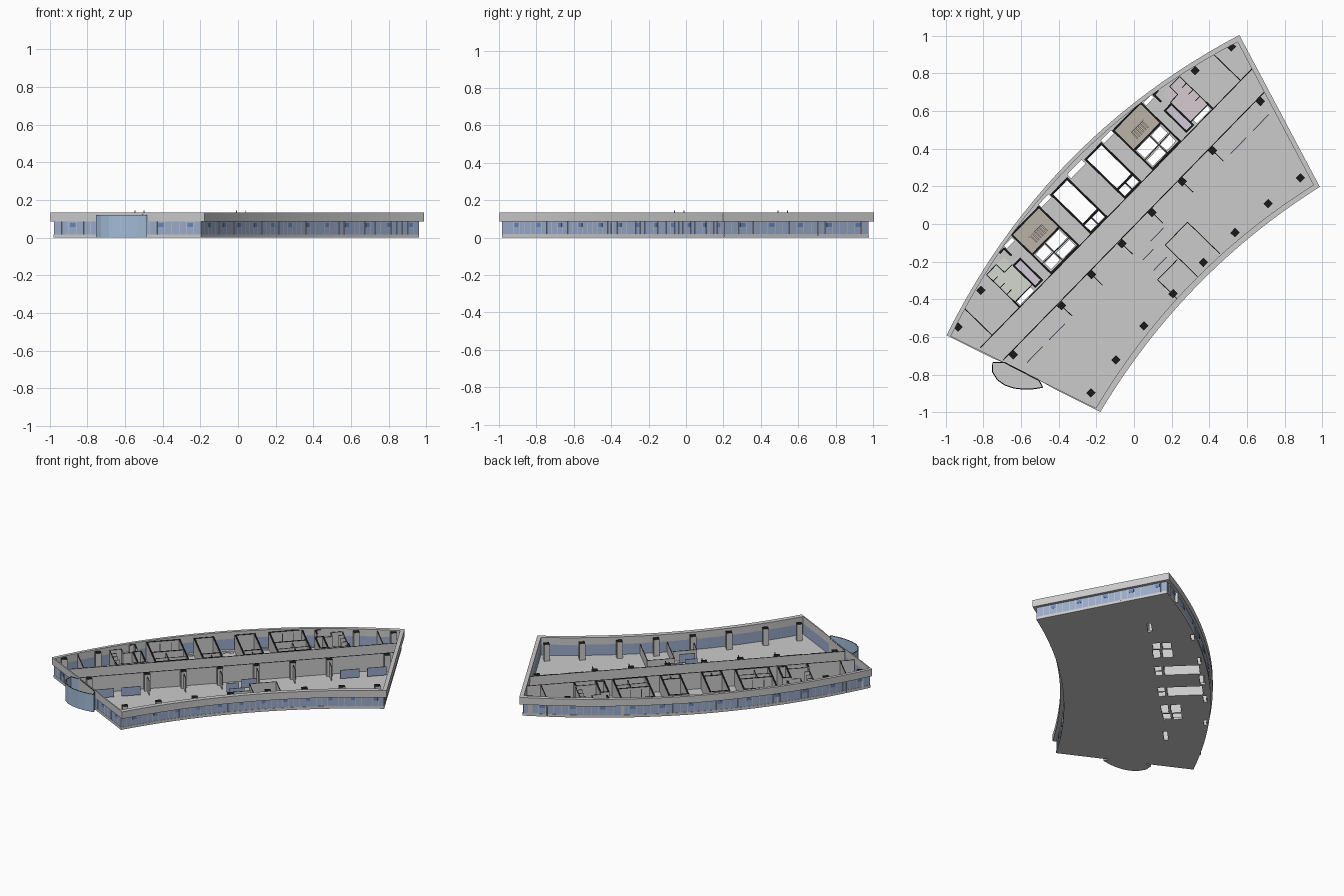
import bpy, bmesh, math
from mathutils import Vector, Matrix

if "Cube" in bpy.data.objects:
    bpy.data.objects.remove(bpy.data.objects["Cube"])

# Building frame: u runs along the block, v across it
M = Matrix.Translation((0.016, -0.022, 0)) @ Matrix.Rotation(math.radians(45.73), 4, 'Z')
FLOOR, HEAD, TOP = 0.012, 0.085, 0.133


def mat(name, *c):
    m = bpy.data.materials.new(name)
    m.diffuse_color = (*c, 1)
    m.use_nodes = True
    m.node_tree.nodes["Principled BSDF"].inputs["Base Color"].default_value = m.diffuse_color
    return m


GREY = mat("plaster", 0.55, 0.55, 0.55)
BLACK = mat("cut_top", 0.01, 0.01, 0.01)
GLASS = mat("glass", 0.33, 0.41, 0.6)
PALE = mat("entry_glass", 0.36, 0.5, 0.68)
PANE = mat("window_blue", 0.13, 0.24, 0.5)
BEIGE = mat("stair_beige", 0.5, 0.45, 0.39)
LILAC = mat("lilac_tile", 0.65, 0.6, 0.7)
TILE = mat("pale_tile", 0.66, 0.68, 0.63)
PINK = mat("pink_tile", 0.66, 0.6, 0.63)


def link(name, bm, mats=()):
    bmesh.ops.recalc_face_normals(bm, faces=bm.faces)
    me = bpy.data.meshes.new(name)
    bm.to_mesh(me)
    bm.free()
    for m in mats:
        me.materials.append(m)
    ob = bpy.data.objects.new(name, me)
    ob.matrix_world = M
    bpy.context.collection.objects.link(ob)
    return ob


def plate(name, loop, z0, z1, mats=()):
    """Extruded flat outline."""
    bm = bmesh.new()
    f = bm.faces.new([bm.verts.new((u, v, z0)) for u, v in loop])
    ext = bmesh.ops.extrude_face_region(bm, geom=[f], use_keep_orig=True)
    bmesh.ops.translate(bm, vec=(0, 0, z1 - z0),
                        verts=[g for g in ext['geom'] if isinstance(g, bmesh.types.BMVert)])
    bmesh.ops.triangulate(bm, faces=[f for f in bm.faces if len(f.verts) > 4])
    return link(name, bm, mats)


def band(name, outer, inner, z0, z1, mats=()):
    """Closed ring between two matching outlines."""
    bm = bmesh.new()
    rows = [[bm.verts.new((u, v, z)) for u, v in lp]
            for lp, z in ((outer, z0), (outer, z1), (inner, z1), (inner, z0))]
    n = len(outer)
    for r in range(4):
        a, b = rows[r], rows[(r + 1) % 4]
        for i in range(n):
            j = (i + 1) % n
            bm.faces.new((a[i], a[j], b[j], b[i]))
    return link(name, bm, mats)


def walls(name, segs, th, z0, z1, mats=(GREY, BLACK)):
    """Upright slabs along (u0, v0, u1, v1) lines; second material goes on top."""
    bm = bmesh.new()
    for u0, v0, u1, v1 in segs:
        d = Vector((u1 - u0, v1 - v0, 0))
        mx = (Matrix.Translation(((u0 + u1) / 2, (v0 + v1) / 2, (z0 + z1) / 2))
              @ Matrix.Rotation(math.atan2(d.y, d.x), 4, 'Z')
              @ Matrix.Diagonal((d.length + (th if th > 0.009 else 0), th, z1 - z0, 1)))
        bmesh.ops.create_cube(bm, size=1, matrix=mx)
    bm.normal_update()
    if len(mats) > 1:
        for f in bm.faces:
            f.material_index = int(f.normal.z > 0.9)
    return link(name, bm, mats)


def rect(u0, u1, v0, v1):
    return [(u0, v0), (u1, v0), (u1, v1), (u0, v1)]


def box_segs(*r):
    p = rect(*r)
    return [(*p[i], *p[(i + 1) % 4]) for i in range(4)]


def both(segs):
    return segs + [(-a, b, -c, d) for a, b, c, d in segs]


def mix(a, b, k):
    return (a[0] + (b[0] - a[0]) * k, a[1] + (b[1] - a[1]) * k)


N, SIDE = 24, 10


def outline(d, notch=False):
    """Curved block outline, inset by d (more on the inner arc and north end)."""
    corner = [(1.114 - 1.7 * d, 0.327 - d), (-1.114 + 0.74 * d, 0.327 - d),
              (-0.835 - 0.09 * d, -0.542 + 1.6 * d), (0.835 - 0.85 * d, -0.542 + 1.6 * d)]
    loop = []
    for i, (sag, n) in enumerate(((0.18, N), (0, SIDE), (0.1, N), (0, SIDE))):
        for k in range(n):
            u, v = mix(corner[i], corner[(i + 1) % 4], k / n)
            t = 2 * k / n - 1
            loop.append((u, v + sag * (1 - t * t)))
    if notch:  # recess over the entrance
        a, b = outline(0.016)[N], outline(0.016)[N + SIDE]
        for k in (4, 5, 6):
            loop[N + k] = mix(a, b, k / SIDE)
    return loop


# Floor slab with the shaft openings cut through
holes = [(-0.055, 0.055, 0.435, 0.465)]
for a, b, c, d in [(-0.475, -0.405, 0.175, 0.222), (-0.475, -0.405, 0.236, 0.29),
                   (-0.393, -0.295, 0.17, 0.214), (-0.393, -0.295, 0.23, 0.292),
                   (-0.183, -0.077, 0.224, 0.443), (-0.183, -0.134, 0.166, 0.21),
                   (-0.124, -0.077, 0.166, 0.21), (-0.275, -0.2, 0.44, 0.462),
                   (-0.725, -0.62, 0.16, 0.186), (-0.56, -0.5, 0.42, 0.44)]:
    holes += [(a, b, c, d), (-b, -a, c, d)]
slab = plate("floor_slab", outline(0.014), 0, FLOOR)
cutter = walls("shaft_cutter", [(a, (c + d) / 2, b, (c + d) / 2) for a, b, c, d in holes],
               0.001, -0.1, 0.1, ())
bm = bmesh.new()
bm.from_mesh(cutter.data)
for i, (a, b, c, d) in enumerate(holes):  # widen each cutter to its opening
    bm.verts.ensure_lookup_table()
    for vert in bm.verts[i * 8:i * 8 + 8]:
        vert.co.y = d if vert.co.y > (c + d) / 2 else c
bm.to_mesh(cutter.data)
bm.free()
cutter.hide_render = True
mod = slab.modifiers.new("openings", 'BOOLEAN')
mod.object, mod.operation, mod.solver = cutter, 'DIFFERENCE', 'EXACT'
cut = bpy.data.meshes.new_from_object(
    slab.evaluated_get(bpy.context.evaluated_depsgraph_get()))
slab.modifiers.clear()
slab.data = cut
bpy.data.objects.remove(cutter)

# Facade: glazed band and overhanging parapet
band("glazing", outline(0.015), outline(0.019), FLOOR, HEAD, (GLASS,))
band("parapet", outline(0, True), outline(0.0195), HEAD, TOP)
ring = outline(0.0148)
edges = [(*ring[i], *ring[(i + 1) % len(ring)]) for i in range(len(ring))]
posts, panes = [], []
for i, (a, b, c, d) in enumerate(edges):
    at = lambda k: mix((a, b), (c, d), k)
    posts += [(*at(k), *at(k + 0.03)) for k in (0, 0.5)]
    if i % 2:
        panes.append((*at(0.1), *at(0.46)))
walls("mullions", posts, 0.002, FLOOR, HEAD, (GREY,))
walls("sill", edges, 0.003, 0, 0.018, (GREY,))
walls("opening_windows", panes, 0.003, 0.057, 0.077, (PANE,))

# Columns
cols = [(0.115, 0), (0.345, 0), (0.575, 0), (0.94, 0), (0.797, -0.435), (0.579, -0.408),
        (0.346, -0.389), (0.116, -0.38), (1.04, 0.313), (0.815, 0.363)]
walls("columns", both([(u - 0.001, v, u + 0.001, v) for u, v in cols]), 0.034, FLOOR, 0.125)

# Corridor walls and thin partitions
walls("corridor_walls", [(-1.035, 0.153, 1.035, 0.153), (-1.0, 0.02, 1.0, 0.02)]
      + both([(-0.945, 0.153, -0.945, 0.372)]), 0.005, FLOOR, 0.125)
walls("column_stubs", both([(u, 0, u, -0.08) for u in (0.115, 0.345, 0.575)]),
      0.004, FLOOR, 0.11)
walls("meeting_rooms", [(-0.12, -0.27, 0.03, -0.27), (-0.12, -0.27, -0.12, -0.42),
                        (0.04, -0.17, 0.21, -0.17), (0.21, -0.17, 0.21, -0.41),
                        (0.04, -0.17, 0.04, -0.41)], 0.004, FLOOR, 0.08)
walls("glass_screens", both([(-0.92, -0.08, -0.8, -0.08), (-0.75, -0.08, -0.63, -0.08)])
      + [(-0.1, -0.14, -0.02, -0.14), (-0.1, -0.22, 0.0, -0.22), (0.0, -0.1, 0.1, -0.1)],
      0.004, 0.022, 0.08, (GLASS,))

# Service cores: stair and shaft block, lift block, washroom block
core = box_segs(-0.49, -0.283, 0.16, 0.452) + [(-0.49, 0.3, -0.283, 0.3)]
core += box_segs(-0.19, -0.07, 0.158, 0.45) + [(-0.19, 0.217, -0.07, 0.217)]
core += box_segs(-0.6, -0.55, 0.17, 0.33)
core += [(-0.735, 0.16, -0.735, 0.2), (-0.57, 0.38, -0.57, 0.43), (-0.6, 0.43, -0.57, 0.43)]
walls("core_walls", both(core), 0.01, FLOOR, 0.125)
thin = [(-0.399, 0.16, -0.399, 0.3), (-0.49, 0.229, -0.283, 0.222), (-0.129, 0.158, -0.129, 0.217),
        (-0.735, 0.2, -0.735, 0.4), (-0.735, 0.19, -0.6, 0.19), (-0.735, 0.4, -0.66, 0.4),
        (-0.66, 0.4, -0.66, 0.34), (-0.66, 0.34, -0.6, 0.34)]
thin += [(-0.735, v, -0.7, v) for v in (0.25, 0.3, 0.35)]
walls("core_partitions", both(thin), 0.004, FLOOR, 0.115)

# Room finishes and stairs on both sides
for s, side, tile in ((-1, "south", TILE), (1, "north", PINK)):
    for part, r, m in (("_washroom_floor", (0.73, 0.605, 0.192, 0.4), tile),
                       ("_lilac_floor", (0.596, 0.554, 0.175, 0.326), LILAC),
                       ("_stair_floor", (0.485, 0.288, 0.305, 0.447), BEIGE)):
        plate(side + part, rect(s * r[0], s * r[1], *r[2:]), FLOOR, 0.014, (m,))
    for i in range(7):
        u = s * (0.44 - 0.016 * i)
        walls(side + "_stair_step", [(u, 0.33, u, 0.37)], 0.0085,
              0.014, 0.02 + 0.007 * i, (BEIGE,))
    walls(side + "_stair_rail", [(s * 0.44, 0.376, s * 0.34, 0.376)], 0.003, 0.014, 0.09, (GREY,))
    walls(side + "_rail_posts", [(s * u, 0.376, s * (u + 0.003), 0.376) for u in (0.35, 0.42)],
          0.003, 0.09, 0.145, (GREY,))

# Curved glass entrance on the short side, traced in world axes
inv = M.inverted()
bow = [(-0.69, -0.735), (-0.75, -0.735), (-0.752, -0.785), (-0.725, -0.828), (-0.685, -0.856),
       (-0.64, -0.871), (-0.59, -0.877), (-0.54, -0.876), (-0.485, -0.868), (-0.505, -0.83)]
bow = [tuple((inv @ Vector((x, y, 0)))[:2]) for x, y in bow]
plate("entrance_floor", bow, 0, FLOOR - 0.001)
walls("entrance_glass", [(*a, *b) for a, b in zip(bow, bow[1:])], 0.005, 0, 0.121, (PALE, BLACK))
walls("entrance_threshold", [(*bow[0], *bow[-1])], 0.007, FLOOR, 0.125)
